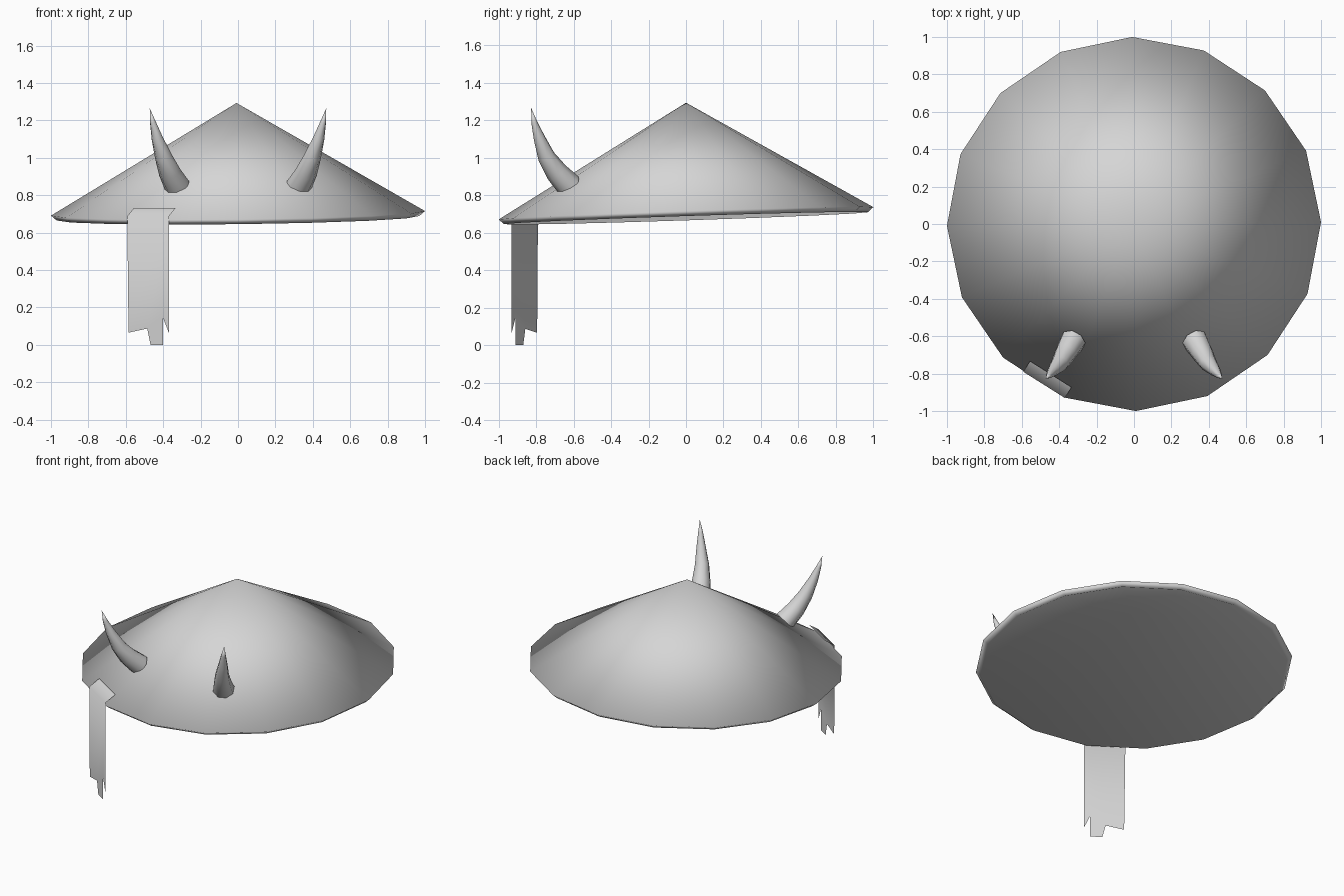
import bpy, bmesh, math
from mathutils import Vector

cube = bpy.data.objects.get("Cube")
if cube:
    bpy.data.objects.remove(cube, do_unlink=True)

grey = bpy.data.materials.new("light grey")
grey.use_nodes = True
colour = (0.67, 0.67, 0.67, 1)
grey.diffuse_color = colour
grey.node_tree.nodes["Principled BSDF"].inputs["Base Color"].default_value = colour


def finish(bm, name, angle):
    mesh = bpy.data.meshes.new(name)
    bm.to_mesh(mesh)
    bm.free()
    mesh.materials.append(grey)
    ob = bpy.data.objects.new(name, mesh)
    bpy.context.collection.objects.link(ob)
    bpy.ops.object.select_all(action='DESELECT')
    ob.select_set(True)
    bpy.context.view_layer.objects.active = ob
    bpy.ops.object.shade_smooth_by_angle(angle=math.radians(angle))


def bridge(bm, a, b):
    for i in range(len(a)):
        j = (i + 1) % len(a)
        bm.faces.new((a[i], a[j], b[j], b[i]))


def fan(bm, ring, tip):
    for i in range(len(ring)):
        bm.faces.new((ring[i], ring[(i + 1) % len(ring)], tip))


# Hollow conical hat: slightly tilted, with a narrow bevelled lip and a
# shallower cone inside
SIDES = 16
bm = bmesh.new()
shells = []
for radius, rim_height, apex_height in ((0.97, 0.677, 1.09), (1.0, 0.703, 1.293)):
    ring = []
    for i in range(SIDES):
        a = math.tau * i / SIDES + 0.01
        x, y = radius * math.cos(a), radius * math.sin(a)
        ring.append(bm.verts.new((x, y, rim_height + 0.012 * x + 0.033 * y)))
    fan(bm, ring, bm.verts.new((-0.008, 0, apex_height)))
    shells.append(ring)
bridge(bm, *shells)
bmesh.ops.recalc_face_normals(bm, faces=bm.faces)
finish(bm, "conical_hat", 180)

# Pair of curved horns on the front slope: (x, y, z, radius)
PATH = [(0.325, -0.622, 0.85, 0.07), (0.365, -0.69, 0.922, 0.06),
        (0.398, -0.745, 1.005, 0.047), (0.432, -0.783, 1.105, 0.031),
        (0.455, -0.81, 1.19, 0.016)]
TIP = Vector((0.472, -0.826, 1.265))


def horn(name, side):
    bm = bmesh.new()
    points = [Vector(p[:3]) for p in PATH] + [TIP]
    rings = []
    for k, p in enumerate(PATH):
        axis = (points[k + 1] - points[max(k - 1, 0)]).normalized()
        u = axis.cross(Vector((0.55, 0.83, 0))).normalized()
        v = axis.cross(u)
        ring = []
        for i in range(8):
            a = math.tau * i / 8
            co = points[k] + p[3] * (u * math.cos(a) + v * math.sin(a))
            ring.append(bm.verts.new((co.x * side, co.y, co.z)))
        rings.append(ring)
    bm.faces.new(rings[0])
    for a, b in zip(rings, rings[1:]):
        bridge(bm, a, b)
    fan(bm, rings[-1], bm.verts.new((TIP.x * side, TIP.y, TIP.z)))
    bmesh.ops.recalc_face_normals(bm, faces=bm.faces)
    finish(bm, name, 60)


horn("left_horn", 1)
horn("right_horn", -1)

# Torn cloth strip hanging from the brim, with a flap folded over the slope
START, ALONG = Vector((-0.592, -0.79, 0)), Vector((0.222, -0.14, 0))
INWARD = Vector((0.036, 0.057, 0.045))
TORN = [(0.03, 0.065), (0.48, 0.087), (0.56, 0), (0.86, 0),
        (0.86, 0.145), (1.0, 0.065)]
bm = bmesh.new()


def cloth_point(t, z):
    return bm.verts.new(START + ALONG * t + Vector((0, 0, z)))


top_left, top_right = cloth_point(0, 0.687), cloth_point(1, 0.687)
bm.faces.new([top_left] + [cloth_point(t, z) for t, z in TORN] + [top_right])
flap = [bm.verts.new(v.co + INWARD) for v in (top_right, top_left)]
bm.faces.new([top_left, top_right] + flap)
finish(bm, "torn_cloth_strip", 180)
